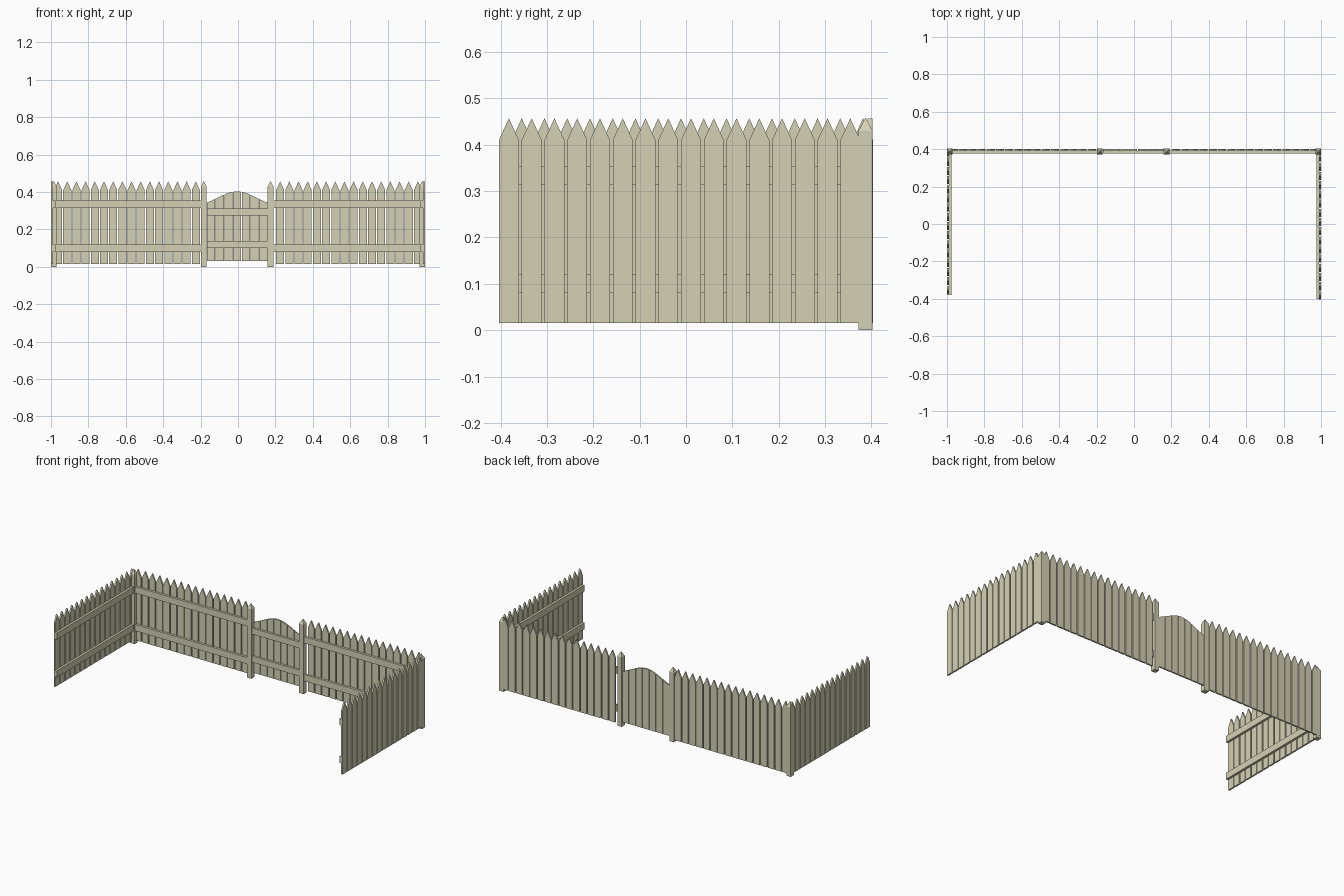
import bpy, bmesh, math
from mathutils import Matrix, Vector

if "Cube" in bpy.data.objects:
    bpy.data.objects.remove(bpy.data.objects["Cube"])

wood = bpy.data.materials.new("pale_wood")
wood.diffuse_color = (0.66, 0.64, 0.46, 1)
wood.use_nodes = True
wood.node_tree.nodes["Principled BSDF"].inputs["Base Color"].default_value = wood.diffuse_color


def make(name, bm, matrix=Matrix()):
    bmesh.ops.recalc_face_normals(bm, faces=bm.faces)
    me = bpy.data.meshes.new(name)
    bm.to_mesh(me)
    bm.free()
    me.materials.append(wood)
    ob = bpy.data.objects.new(name, me)
    ob.matrix_world = matrix
    bpy.context.collection.objects.link(ob)
    return ob


def add_box(bm, x0, x1, y0, y1, z0, z1):
    m = Matrix.Translation(((x0 + x1) / 2, (y0 + y1) / 2, (z0 + z1) / 2))
    m = m @ Matrix.Diagonal((x1 - x0, y1 - y0, z1 - z0, 1))
    bmesh.ops.create_cube(bm, size=1, matrix=m)


def add_board(bm, outline, y0, y1):
    # extrude an (x, z) outline through the board thickness
    face = bm.faces.new([bm.verts.new((x, y0, z)) for x, z in outline])
    ext = bmesh.ops.extrude_face_region(bm, geom=[face])
    moved = [v for v in ext["geom"] if isinstance(v, bmesh.types.BMVert)]
    bmesh.ops.translate(bm, verts=moved, vec=(0, y1 - y0, 0))


def fence(name, centres, r0, r1, matrix=Matrix()):
    # pickets on the outside (y 0 to 0.01), rails on the inside
    bm = bmesh.new()
    h = 0.0215
    for c in centres:
        add_board(bm, [(c - h, 0.015), (c + h, 0.015), (c + h, 0.41),
                       (c, 0.457), (c - h, 0.41)], 0, 0.01)
    make(name + "_pickets", bm, matrix)
    bm = bmesh.new()
    for z in (0.08, 0.314):
        add_box(bm, r0, r1, -0.014, 0, z, z + 0.04)
    make(name + "_rails", bm, matrix)


STEP = 0.0491
back = Matrix.Translation((0, 0.392, 0))

# back runs either side of the gate
fence("back_left_fence", [-0.962 + STEP * i for i in range(16)], -0.99, -0.19, back)
fence("back_right_fence", [0.962 - STEP * i for i in range(16)], 0.18, 0.985, back)

# side runs, pickets facing outwards
side = [-0.382 + STEP * i for i in range(16)]
fence("right_fence", side, -0.4, 0.38,
      Matrix.Translation((0.99, 0, 0)) @ Matrix.Rotation(-math.pi / 2, 4, "Z")
      @ Matrix.Scale(-1, 4, Vector((1, 0, 0))))
fence("left_fence", [-c for c in side], -0.38, 0.4,
      Matrix.Translation((-0.99, 0, 0)) @ Matrix.Rotation(math.pi / 2, 4, "Z")
      @ Matrix.Scale(-1, 4, Vector((1, 0, 0))) @ Matrix.Scale(-1, 4, Vector((1, 0, 0))))

# corner and gate posts with pyramid tops
for name, x in (("left_corner_post", -0.985), ("left_gate_post", -0.183),
                ("right_gate_post", 0.174), ("right_corner_post", 0.985)):
    bm = bmesh.new()
    add_box(bm, x - 0.015, x + 0.015, 0.372, 0.4025, 0, 0.43)
    top = max(bm.faces, key=lambda f: f.calc_center_median().z)
    bmesh.ops.poke(bm, faces=[top])
    for v in bm.verts:
        if len(v.link_edges) == 4 and abs(v.co.x - x) < 0.001:
            v.co.z = 0.459
    make(name, bm)


# gate: boards cut to an arched top
def arch(x):
    t = min(1, abs(x + 0.005) / 0.163)
    soft = 0.5 + 0.5 * math.cos(math.pi * t)
    return 0.343 + 0.06 * (0.5 * soft + 0.5 * (1 - t * t))


bm = bmesh.new()
N, X0, X1 = 7, -0.167, 0.158
pitch = (X1 - X0) / N
for i in range(N):
    a, b = X0 + pitch * i + 0.0015, X0 + pitch * (i + 1) - 0.0015
    pts = [(a, 0.03), (b, 0.03)]
    for k in range(5):
        x = b + (a - b) * k / 4
        pts.append((x, arch(x)))
    add_board(bm, pts, 0.391, 0.4)
make("gate_boards", bm)
bm = bmesh.new()
for z in (0.1, 0.274):
    add_box(bm, X0, X1, 0.378, 0.391, z, z + 0.038)
make("gate_rails", bm)
